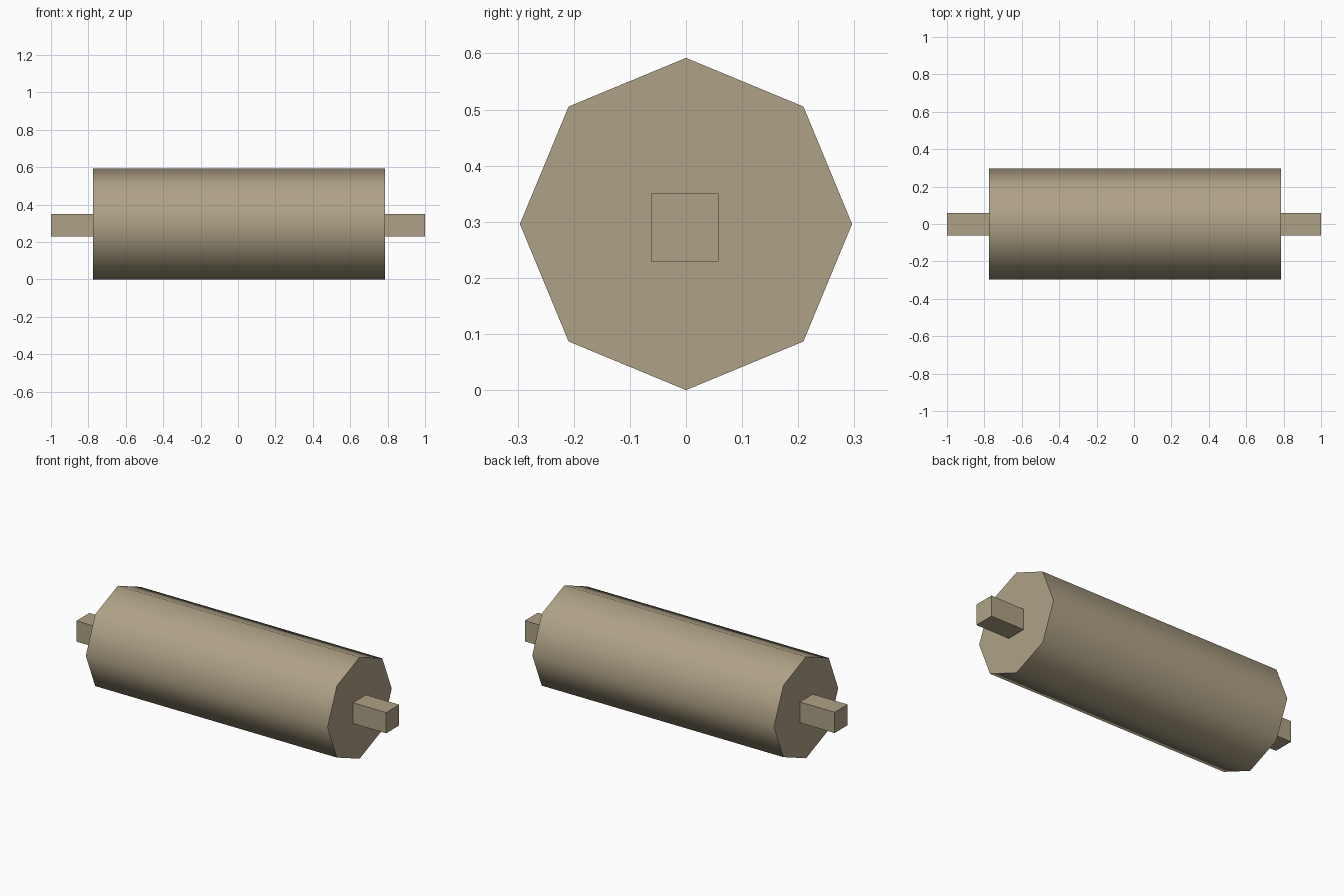
import bpy
import math

cube = bpy.data.objects.get("Cube")
if cube:
    bpy.data.objects.remove(cube, do_unlink=True)

# Single tan colour
tan = bpy.data.materials.new("tan_wood")
tan.use_nodes = True
colour = (0.43, 0.36, 0.24, 1.0)
tan.diffuse_color = colour
tan.node_tree.nodes["Principled BSDF"].inputs["Base Color"].default_value = colour


def finish(name):
    obj = bpy.context.object
    obj.name = obj.data.name = name
    obj.data.materials.append(tan)
    bpy.ops.object.transform_apply(location=False, rotation=True, scale=True)
    return obj


# Eight-sided drum lying along x, a corner at the top, rounded shading and flat ends
radius = 0.296
left, right = 0.785, -0.775
bpy.ops.mesh.primitive_cylinder_add(
    vertices=8, radius=radius, depth=left - right,
    location=((left + right) / 2, 0, radius), rotation=(0, math.pi / 2, 0))
finish("roller_drum")
bpy.ops.object.shade_smooth_by_angle(angle=math.radians(60))

# Square axle running through the drum
bpy.ops.mesh.primitive_cube_add(size=1, location=(0, -0.002, 0.29))
bpy.context.object.scale = (2, 0.12, 0.121)
finish("axle")
